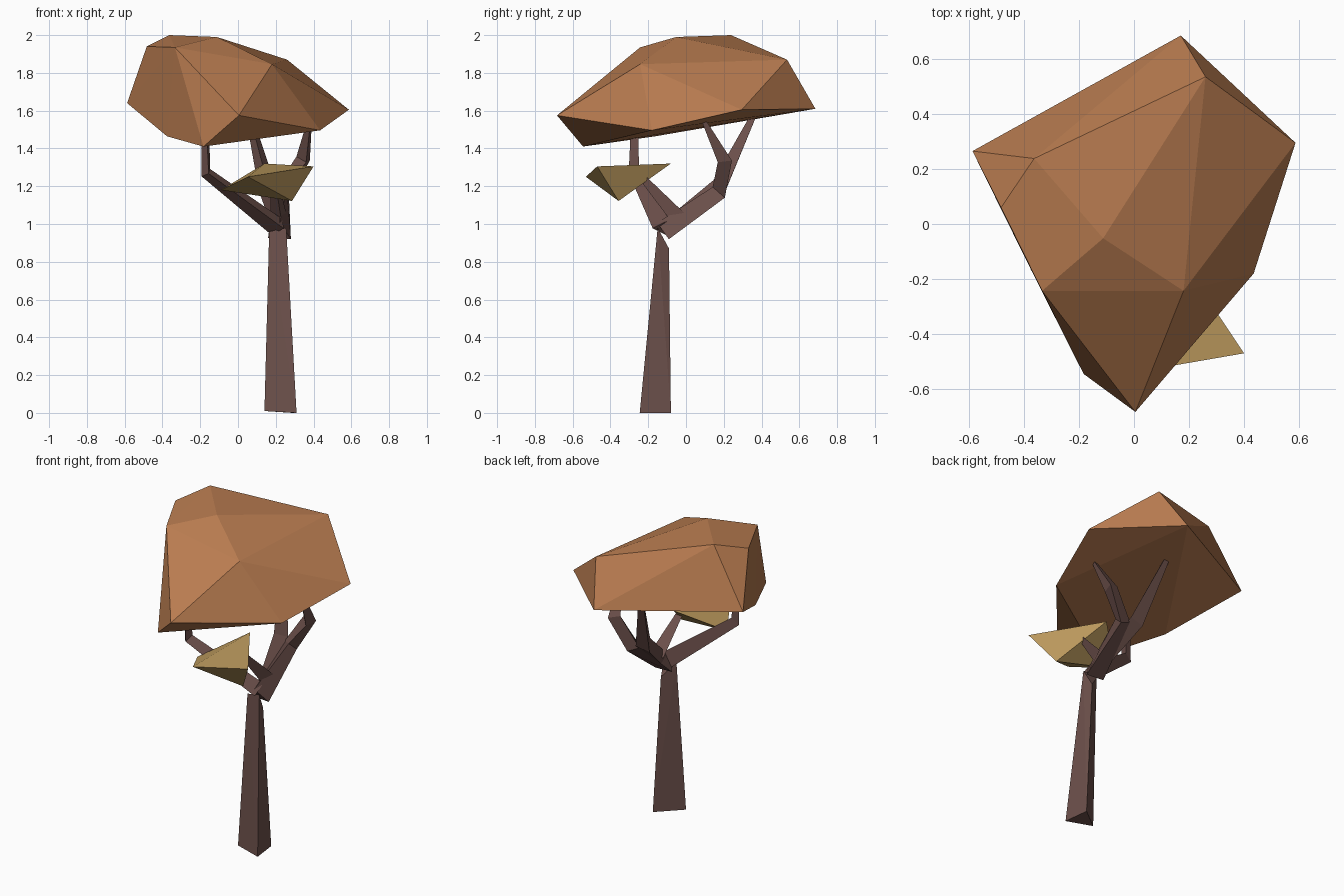
import bpy, bmesh, math
from mathutils import Vector

if "Cube" in bpy.data.objects:
    bpy.data.objects.remove(bpy.data.objects["Cube"], do_unlink=True)


def material(name, colour):
    m = bpy.data.materials.new(name)
    m.use_nodes = True
    m.diffuse_color = (*colour, 1)
    m.node_tree.nodes["Principled BSDF"].inputs["Base Color"].default_value = (*colour, 1)
    return m


bark = material("brown bark", (0.15, 0.08, 0.07))
orange = material("orange leaves", (0.48, 0.2, 0.08))
gold = material("golden leaves", (0.5, 0.32, 0.11))


def finish(name, bm, mat):
    bmesh.ops.recalc_face_normals(bm, faces=bm.faces[:])
    mesh = bpy.data.meshes.new(name)
    bm.to_mesh(mesh)
    bm.free()
    mesh.materials.append(mat)
    obj = bpy.data.objects.new(name, mesh)
    bpy.context.scene.collection.objects.link(obj)
    return obj


def faceted(name, corners, mat):
    """Convex flat-sided lump stretched over its corner points."""
    bm = bmesh.new()
    for c in corners:
        bm.verts.new(c)
    bmesh.ops.convex_hull(bm, input=bm.verts[:])
    loose = [v for v in bm.verts if not v.link_faces]
    bmesh.ops.delete(bm, geom=loose, context='VERTS')
    return finish(name, bm, mat)


def limb(name, path, radii):
    """Three-sided tapering branch along a path."""
    bm = bmesh.new()
    pts = [Vector(p) for p in path]
    rings = []
    for i, (p, r) in enumerate(zip(pts, radii)):
        d = (pts[min(i + 1, len(pts) - 1)] - pts[max(i - 1, 0)]).normalized()
        side = d.cross(Vector((0.3, 1, 0.2))).normalized()
        up = side.cross(d)
        rings.append([bm.verts.new(p + r * (math.cos(a) * side + math.sin(a) * up))
                      for a in (math.tau * k / 3 for k in range(3))])
    for a, b in zip(rings, rings[1:]):
        for k in range(3):
            n = (k + 1) % 3
            bm.faces.new((a[k], a[n], b[n], b[k]))
    bm.faces.new(rings[0])
    bm.faces.new(rings[-1])
    return finish(name, bm, bark)


# Trunk: leaning three-sided taper
faceted("trunk", [(0.14, -0.2, 0.01), (0.31, -0.245, 0), (0.29, -0.08, 0),
                  (0.165, -0.14, 0.96), (0.255, -0.15, 0.98), (0.24, -0.09, 0.87)], bark)

# Branches
limb("front_branch", [(0.22, -0.12, 0.98), (-0.165, -0.27, 1.27), (-0.17, -0.27, 1.46)],
     [0.06, 0.035, 0.025])
limb("back_branch", [(0.22, -0.11, 0.95), (0.24, 0.18, 1.17), (0.35, 0.21, 1.34), (0.38, 0.1, 1.54)],
     [0.07, 0.05, 0.045, 0.015])
limb("back_fork", [(0.22, -0.06, 1.0), (0.155, 0.19, 1.2), (0.06, 0.36, 1.57)],
     [0.05, 0.055, 0.02])
limb("small_branch", [(0.22, -0.03, 1.03), (0.19, -0.24, 1.26)], [0.05, 0.02])

# Large crown
faceted("crown", [
    (0.17, 0.685, 1.61), (0.26, 0.535, 1.87), (0.587, 0.295, 1.605), (0.435, -0.18, 1.496),
    (0.18, -0.243, 1.846), (-0.112, -0.052, 1.99), (-0.363, 0.238, 2.0), (-0.587, 0.265, 1.64),
    (-0.483, 0.06, 1.94), (-0.334, -0.243, 1.935), (-0.183, -0.545, 1.41), (0.005, -0.683, 1.575),
    (-0.375, -0.165, 1.464)], orange)

# Small leaf clump on the front
faceted("leaf_clump", [(-0.09, -0.28, 1.18), (0.14, -0.08, 1.32), (0.4, -0.47, 1.305),
                       (0.286, -0.357, 1.122), (0.053, -0.53, 1.25)], gold)
